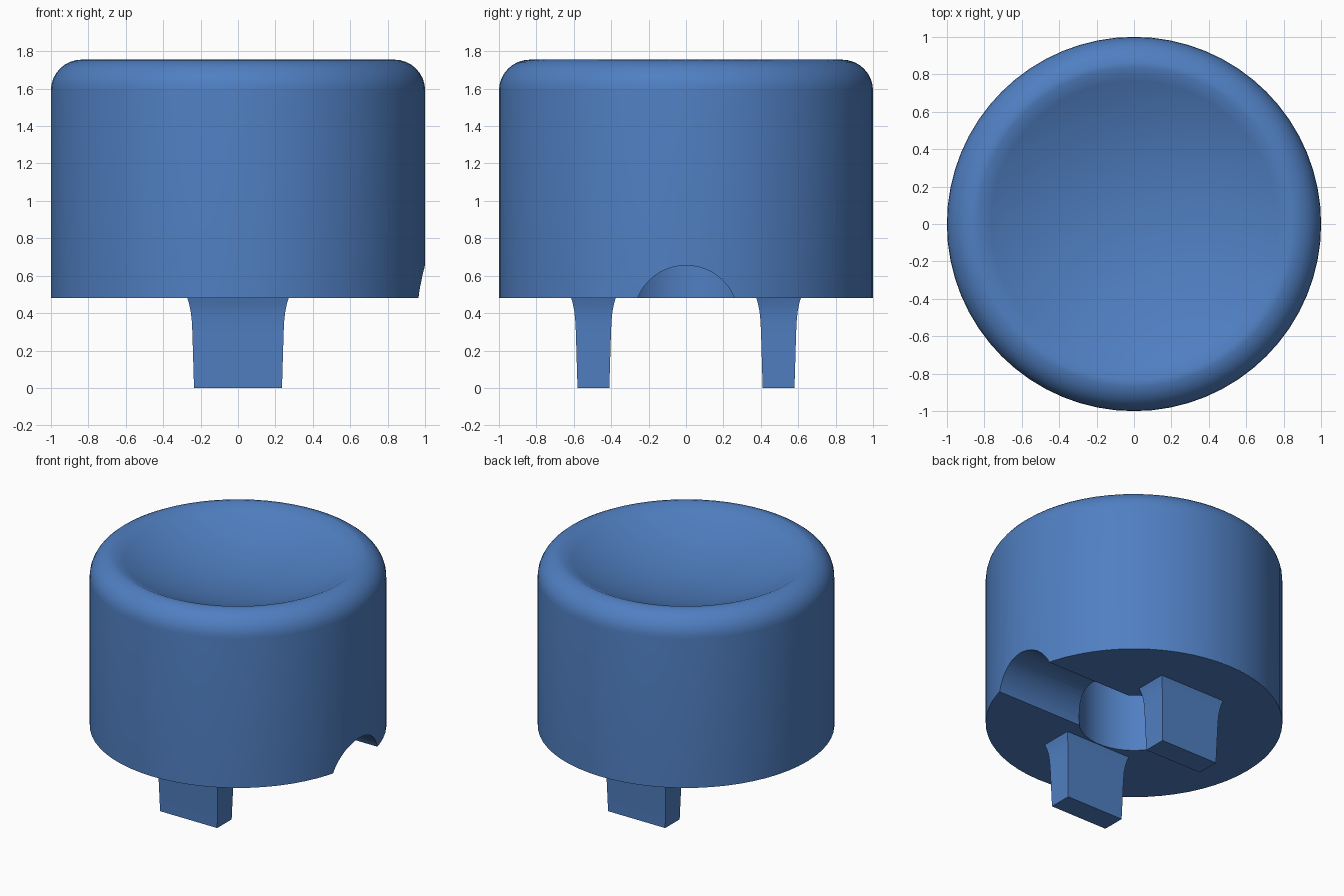
import bpy, bmesh, math
from mathutils import Vector

if "Cube" in bpy.data.objects:
    bpy.data.objects.remove(bpy.data.objects["Cube"])

BASE, TOP = 0.48, 1.755        # underside and rim heights of the cap
SEGMENTS = 64

blue = bpy.data.materials.new("blue plastic")
blue.diffuse_color = (0.08, 0.213, 0.539, 1)
blue.use_nodes = True
blue.node_tree.nodes["Principled BSDF"].inputs["Base Color"].default_value = blue.diffuse_color


def add_object(name, bm):
    bmesh.ops.recalc_face_normals(bm, faces=bm.faces)
    mesh = bpy.data.meshes.new(name)
    bm.to_mesh(mesh)
    bm.free()
    mesh.materials.append(blue)
    obj = bpy.data.objects.new(name, mesh)
    bpy.context.collection.objects.link(obj)
    return obj


def activate(obj):
    bpy.ops.object.select_all(action='DESELECT')
    obj.select_set(True)
    bpy.context.view_layer.objects.active = obj


def lathe(name, profile):
    bm = bmesh.new()
    verts = [bm.verts.new((r, 0, z)) for r, z in profile]
    edges = [bm.edges.new(pair) for pair in zip(verts, verts[1:])]
    bmesh.ops.spin(bm, geom=verts + edges, axis=(0, 0, 1), cent=(0, 0, 0),
                   angle=math.tau, steps=SEGMENTS, use_duplicate=False)
    bmesh.ops.remove_doubles(bm, verts=bm.verts, dist=1e-4)
    return add_object(name, bm)


# Cap: centre socket, flat underside, straight wall, rounded rim, dished top
socket_r, socket_top, fillet = 0.37, 1.0, 0.165
rim_r, dish_depth = 1 - fillet, 0.2
sphere_r = (rim_r ** 2 + dish_depth ** 2) / (2 * dish_depth)
profile = [(0, socket_top), (socket_r, socket_top), (socket_r, BASE), (1, BASE)]
for i in range(9):
    a = math.pi / 2 * i / 8
    profile.append((rim_r + fillet * math.cos(a), TOP - fillet + fillet * math.sin(a)))
for i in range(11, -1, -1):
    r = rim_r * i / 12
    profile.append((r, TOP - dish_depth + sphere_r - math.sqrt(sphere_r ** 2 - r * r)))
cap = lathe("button_cap", profile)

# Round groove running from the socket out through the right wall
bm = bmesh.new()
groove_r, groove_z = 0.28, 0.375
ring = [bm.verts.new((0.1, groove_r * math.cos(math.tau * i / 48),
                      groove_z + groove_r * math.sin(math.tau * i / 48))) for i in range(48)]
end = bmesh.ops.extrude_face_region(bm, geom=[bm.faces.new(ring)])
bmesh.ops.translate(bm, vec=Vector((1.1, 0, 0)),
                    verts=[v for v in end["geom"] if isinstance(v, bmesh.types.BMVert)])
bmesh.ops.holes_fill(bm, edges=bm.edges)
cutter = add_object("groove_cutter", bm)
cutter.hide_render = True

activate(cap)
cut = cap.modifiers.new("groove", 'BOOLEAN')
cut.operation, cut.solver, cut.object = 'DIFFERENCE', 'EXACT', cutter
bpy.ops.object.modifier_apply(modifier=cut.name)
bpy.data.objects.remove(cutter)
bpy.ops.object.shade_smooth_by_angle(angle=math.radians(32))


# Prongs: tapered blocks that flare out where they meet the cap
def prong(name, y):
    levels = [(0, 0.235, 0.085), (0.3, 0.244, 0.094), (0.36, 0.247, 0.097),
              (0.41, 0.253, 0.102), (0.45, 0.261, 0.11), (BASE + 0.001, 0.271, 0.119)]
    bm = bmesh.new()
    rings = [[bm.verts.new((sx * hx, y + sy * hy, z))
              for sx, sy in ((-1, -1), (1, -1), (1, 1), (-1, 1))] for z, hx, hy in levels]
    for low, high in zip(rings, rings[1:]):
        for i in range(4):
            j = (i + 1) % 4
            bm.faces.new((low[i], low[j], high[j], high[i]))
    bm.faces.new(rings[0][::-1])
    bm.faces.new(rings[-1])
    obj = add_object(name, bm)
    activate(obj)
    bpy.ops.object.shade_smooth_by_angle(angle=math.radians(32))


prong("front_prong", -0.495)
prong("back_prong", 0.495)
